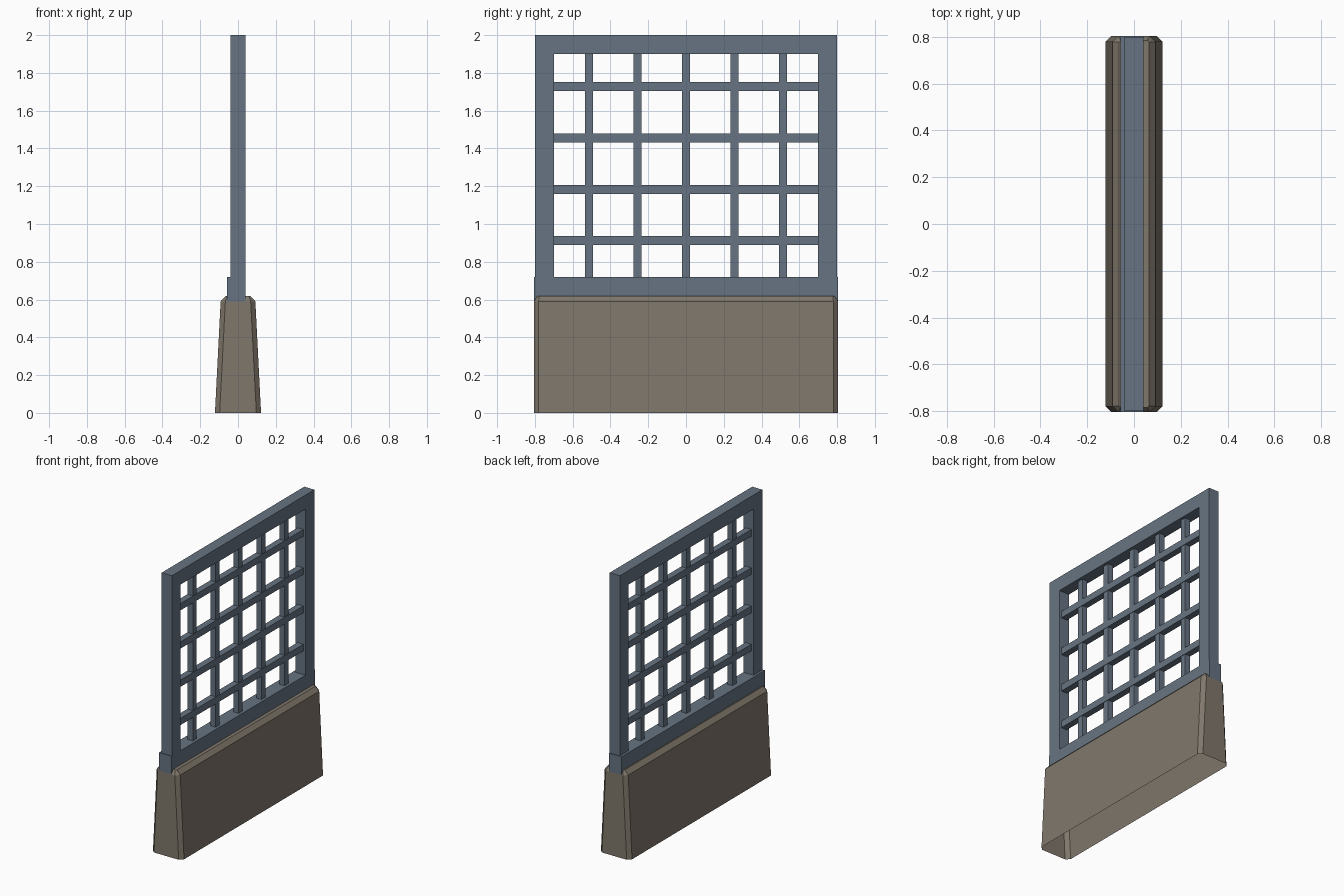
import bpy, bmesh

if "Cube" in bpy.data.objects:
    bpy.data.objects.remove(bpy.data.objects["Cube"])

def material(name, rgb):
    m = bpy.data.materials.new(name)
    m.diffuse_color = (*rgb, 1)
    m.use_nodes = True
    m.node_tree.nodes["Principled BSDF"].inputs["Base Color"].default_value = m.diffuse_color
    return m

STEEL = material("blue grey steel", (0.135, 0.175, 0.225))
STONE = material("warm grey concrete", (0.215, 0.185, 0.148))

def finish(name, bm, mat):
    bmesh.ops.recalc_face_normals(bm, faces=bm.faces[:])
    me = bpy.data.meshes.new(name)
    bm.to_mesh(me)
    bm.free()
    me.materials.append(mat)
    ob = bpy.data.objects.new(name, me)
    bpy.context.collection.objects.link(ob)
    return ob

def box(name, x0, x1, y0, y1, z0, z1, mat=STEEL):
    bm = bmesh.new()
    bmesh.ops.create_cube(bm, size=1)
    for v in bm.verts:
        v.co = ((x0 + x1) / 2 + v.co.x * (x1 - x0),
                (y0 + y1) / 2 + v.co.y * (y1 - y0),
                (z0 + z1) / 2 + v.co.z * (z1 - z0))
    return finish(name, bm, mat)

# concrete plinth: tapered, chamfered corners and top edge, open underneath
bm = bmesh.new()
rings = []
for hx, hy, cx, cy, z in ((0.122, 0.805, 0.025, 0.025, 0),
                          (0.092, 0.805, 0.025, 0.025, 0.59),
                          (0.065, 0.785, 0.008, 0.008, 0.62)):
    pts = [(hx, hy - cy), (hx - cx, hy), (cx - hx, hy), (-hx, hy - cy),
           (-hx, cy - hy), (cx - hx, -hy), (hx - cx, -hy), (hx, cy - hy)]
    rings.append([bm.verts.new((x, y, z)) for x, y in pts])
for a, b in zip(rings, rings[1:]):
    for i in range(8):
        j = (i + 1) % 8
        bm.faces.new((a[i], a[j], b[j], b[i]))
bm.faces.new(rings[-1])
finish("concrete_base", bm, STONE)

# steel frame
box("bottom_rail", -0.057, 0.04, -0.805, 0.805, 0.59, 0.72)
box("top_rail", -0.04, 0.04, -0.80, 0.80, 1.90, 2.0)
for side, s in (("left", -1), ("right", 1)):
    y0, y1 = sorted((0.70 * s, 0.80 * s))
    box(side + "_post", -0.04, 0.04, y0, y1, 0.60, 1.90)

# lattice bars
for i in range(5):
    y = (i - 2) * 0.257
    box(f"vertical_bar_{i + 1}", -0.02, 0.02, y - 0.022, y + 0.022, 0.72, 1.90)
for i in range(4):
    z = 0.912 + i * 0.2717
    box(f"horizontal_bar_{i + 1}", -0.023, 0.023, -0.70, 0.70, z - 0.024, z + 0.024)
